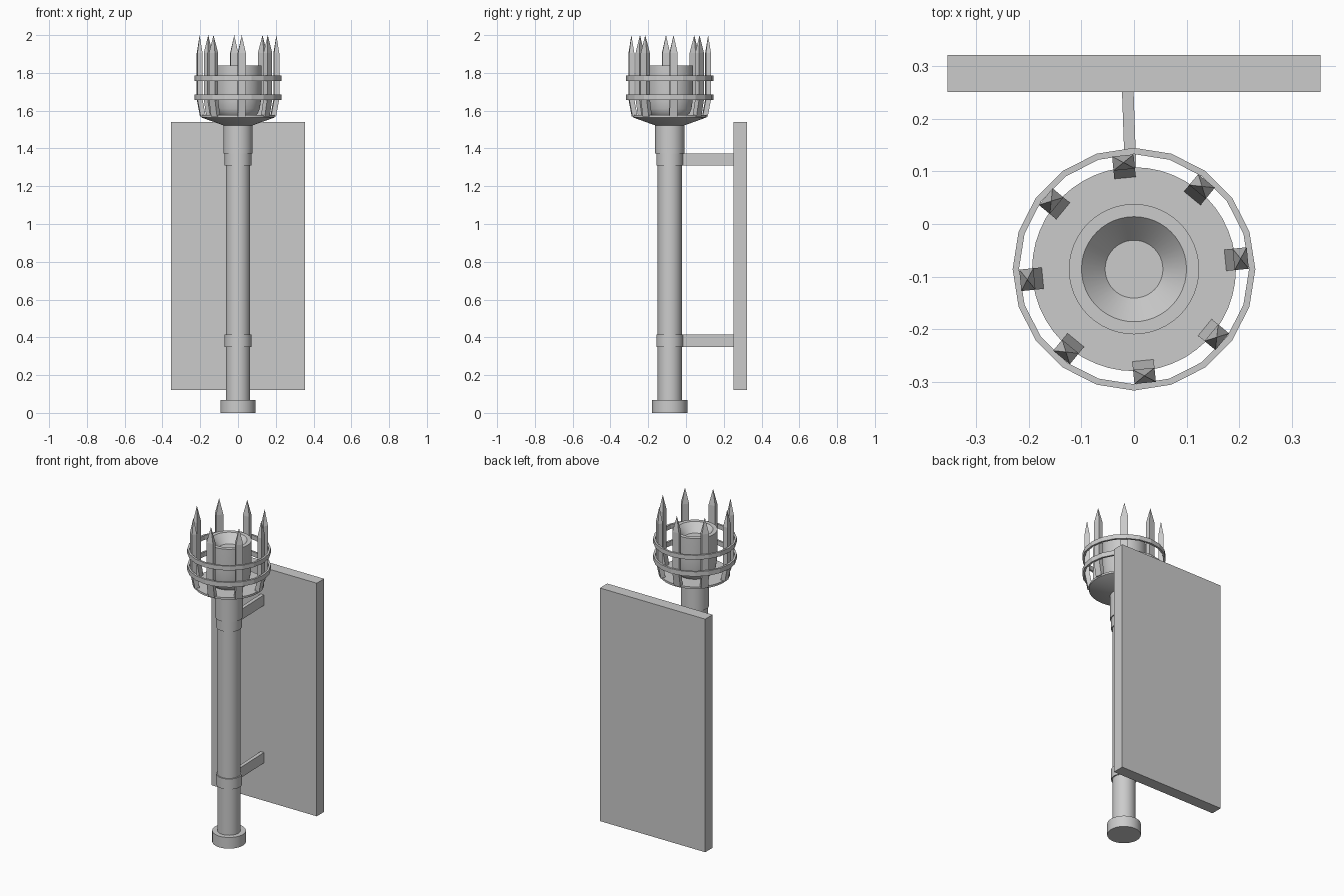
import bpy
import bmesh
from math import cos, sin, pi, radians
from mathutils import Matrix, Vector

if "Cube" in bpy.data.objects:
    bpy.data.objects.remove(bpy.data.objects["Cube"])

CY = -0.086  # pole axis position in y


def make_object(name, bm, smooth=False):
    bmesh.ops.recalc_face_normals(bm, faces=bm.faces)
    mesh = bpy.data.meshes.new(name)
    bm.to_mesh(mesh)
    bm.free()
    obj = bpy.data.objects.new(name, mesh)
    bpy.context.collection.objects.link(obj)
    if smooth:
        bpy.ops.object.select_all(action='DESELECT')
        obj.select_set(True)
        bpy.context.view_layer.objects.active = obj
        bpy.ops.object.shade_smooth_by_angle(angle=radians(30))
    return obj


def lathe(name, profile, sides, closed=False, smooth=True):
    """Revolve (radius, z) points about the pole axis."""
    bm = bmesh.new()
    rings = [[bm.verts.new((r * cos(2 * pi * i / sides), CY + r * sin(2 * pi * i / sides), z))
              for i in range(sides)] for r, z in profile]
    pairs = list(zip(rings, rings[1:]))
    if closed:
        pairs.append((rings[-1], rings[0]))
    else:
        bm.faces.new(rings[0])
        bm.faces.new(rings[-1])
    for a, b in pairs:
        for i in range(sides):
            j = (i + 1) % sides
            bm.faces.new((a[i], a[j], b[j], b[i]))
    return make_object(name, bm, smooth)


def box(name, lo, hi, matrix=Matrix()):
    lo, hi = Vector(lo), Vector(hi)
    bm = bmesh.new()
    bmesh.ops.create_cube(bm, size=1)
    for v in bm.verts:
        v.co = matrix @ Vector([(lo[k] + hi[k]) / 2 + v.co[k] * (hi[k] - lo[k]) for k in range(3)])
    return make_object(name, bm)


# Wall plate
box("wall_plate", (-0.355, 0.251, 0.12), (0.355, 0.322, 1.54))

# Pole with foot cap and upper socket
lathe("foot_cap", [(0.093, 0), (0.093, 0.068)], 40)
lathe("pole", [(0.064, 0.06), (0.064, 1.40)], 40)
lathe("socket", [(0.077, 1.372), (0.077, 1.53)], 40)

# Collars and slightly skewed arms to the wall
skew = Matrix.Translation((0, CY, 0)) @ Matrix.Rotation(radians(2), 4, 'Z')
for label, z in (("lower", 0.35), ("upper", 1.31)):
    lathe(label + "_collar", [(0.071, z), (0.071, z + 0.064)], 40)
    box(label + "_arm", (-0.011, 0.06, z), (0.011, 0.342, z + 0.064), skew)

# Flared dish and burner cup with a conical hollow
lathe("dish", [(0.077, 1.522), (0.194, 1.564), (0.194, 1.576)], 48)
lathe("burner_cup", [(0.088, 1.57), (0.105, 1.585), (0.115, 1.61), (0.121, 1.65), (0.124, 1.70),
                     (0.124, 1.838), (0.1, 1.838), (0.055, 1.788)], 48)

# Cage hoops
for label, z0, z1 in (("lower", 1.656, 1.685), ("upper", 1.758, 1.785)):
    lathe(label + "_hoop", [(0.231, z0), (0.231, z1), (0.219, z1), (0.219, z0)], 20,
          closed=True, smooth=False)

# Pointed cage bars, leaning inward at the foot
for n in range(8):
    turn = Matrix.Translation((0, CY, 0)) @ Matrix.Rotation(radians(5.6 + 45 * n), 4, 'Z')
    bm = bmesh.new()
    rings = []
    for r, z in ((0.187, 1.57), (0.204, 1.66), (0.204, 1.905)):
        rings.append([bm.verts.new(turn @ Vector((r + dx * 0.0135, dy * 0.0205, z)))
                      for dx, dy in ((-1, -1), (1, -1), (1, 1), (-1, 1))])
    tip = bm.verts.new(turn @ Vector((0.204, 0, 2.0)))
    bm.faces.new(rings[0])
    for i in range(4):
        j = (i + 1) % 4
        for a, b in zip(rings, rings[1:]):
            bm.faces.new((a[i], a[j], b[j], b[i]))
        bm.faces.new((rings[-1][i], rings[-1][j], tip))
    make_object(f"cage_bar_{n + 1}", bm)
